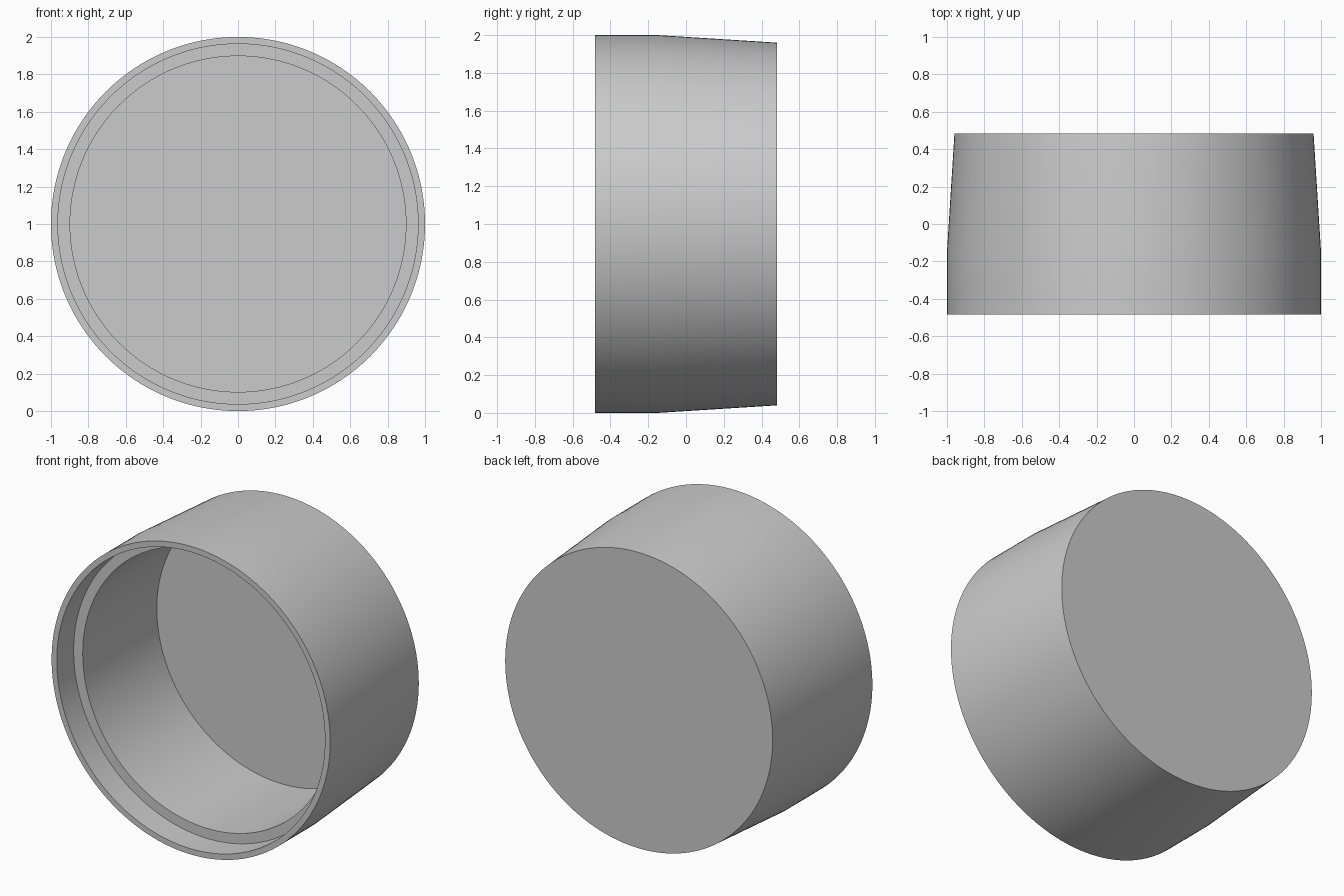
import bpy, bmesh, math

old = bpy.data.objects.get("Cube")
if old:
    bpy.data.objects.remove(old, do_unlink=True)

SEGMENTS = 160
HALF_DEPTH = 0.483

# Light grey material
grey = bpy.data.materials.new("light grey")
grey.use_nodes = True
colour = (0.6, 0.6, 0.6, 1)
grey.diffuse_color = colour
grey.node_tree.nodes["Principled BSDF"].inputs["Base Color"].default_value = colour

# Cup profile as (radius, y): back base, tapered wall, straight rim, ledge, inner floor
profile = [
    (0.96, HALF_DEPTH),
    (1.0, -0.15),
    (1.0, -HALF_DEPTH),
    (0.963, -HALF_DEPTH),
    (0.963, -0.31),
    (0.898, -0.31),
    (0.898, 0.45),
]


def add_ring(bm, radius, y):
    angles = [math.tau * i / SEGMENTS for i in range(SEGMENTS)]
    return [bm.verts.new((radius * math.cos(a), y, 1 + radius * math.sin(a))) for a in angles]


# Lathe the profile around the y axis, closing the base and the floor
bm = bmesh.new()
rings = [add_ring(bm, r, y) for r, y in profile]
for a, b in zip(rings, rings[1:]):
    for i in range(SEGMENTS):
        j = (i + 1) % SEGMENTS
        bm.faces.new((a[i], a[j], b[j], b[i]))
bm.faces.new(rings[0])
bm.faces.new(rings[-1])
bmesh.ops.recalc_face_normals(bm, faces=bm.faces)

mesh = bpy.data.meshes.new("cap_body")
bm.to_mesh(mesh)
bm.free()
mesh.materials.append(grey)
cap = bpy.data.objects.new("cap_body", mesh)
bpy.context.collection.objects.link(cap)

# Smooth walls with crisp rims
bpy.ops.object.select_all(action="DESELECT")
cap.select_set(True)
bpy.context.view_layer.objects.active = cap
bpy.ops.object.shade_smooth_by_angle(angle=math.radians(30))
